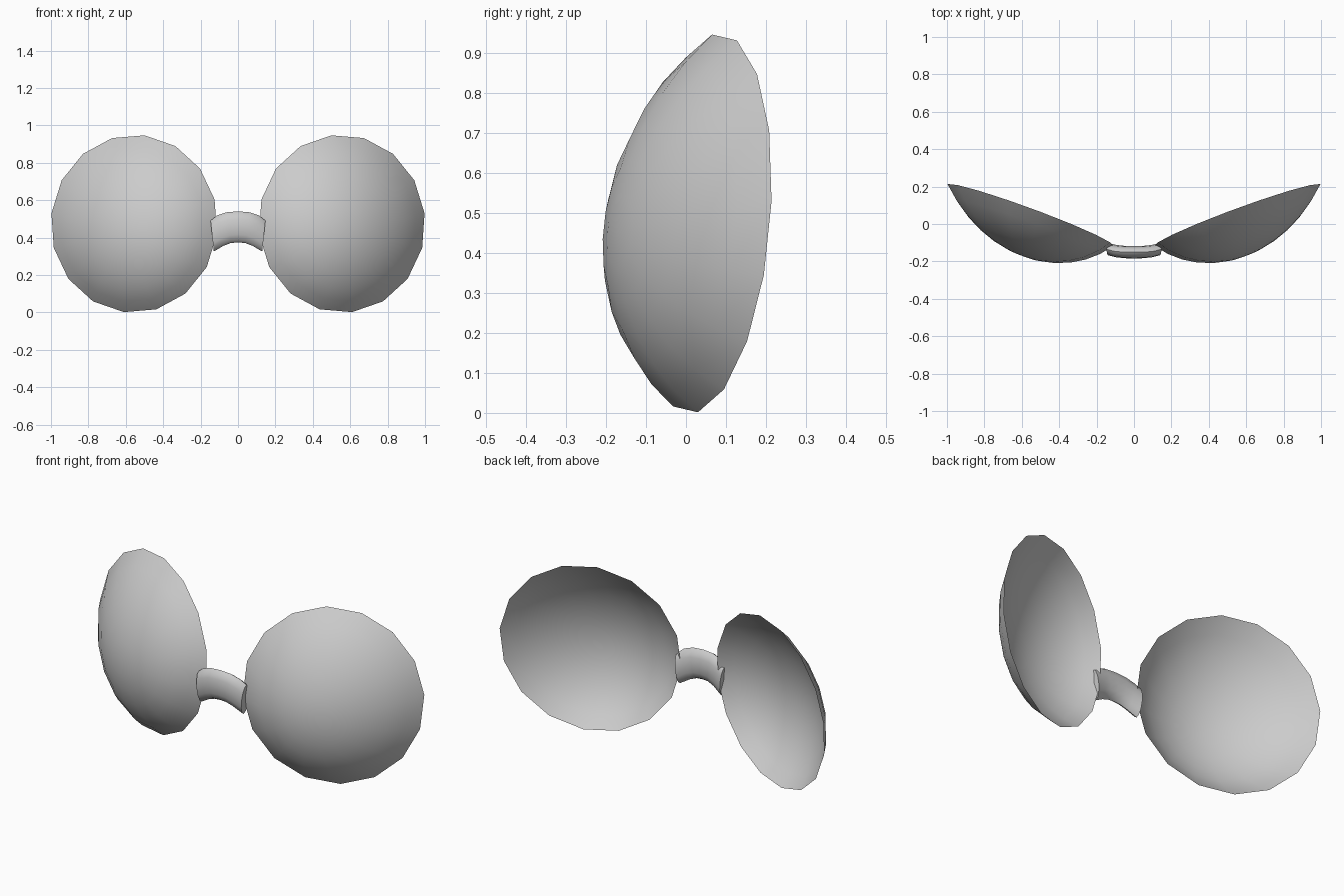
import bpy, bmesh, math
from mathutils import Vector

if "Cube" in bpy.data.objects:
    bpy.data.objects.remove(bpy.data.objects["Cube"])

SEG, RINGS = 16, 6
RADIUS, DEPTH = 0.476, 0.217


def make_object(name, bm):
    mesh = bpy.data.meshes.new(name)
    bm.to_mesh(mesh)
    bm.free()
    ob = bpy.data.objects.new(name, mesh)
    bpy.context.collection.objects.link(ob)
    for p in mesh.polygons:
        p.use_smooth = True
    return ob


def bridge_rings(bm, rings):
    for a, b in zip(rings, rings[1:]):
        n = len(a)
        for i in range(n):
            bm.faces.new((a[i], a[(i + 1) % n], b[(i + 1) % n], b[i]))


def lens(name, side):
    # open dome, turned outward and tilted slightly up
    centre = Vector((0.555, 0.0475, 0.474))
    u = Vector((-0.055, 0.0175, 0.471)).normalized()
    v = Vector((0.445, 0.1675, 0.056)).normalized()
    front = v.cross(u).normalized()
    lean = front - 0.2 * v - 0.15 * u
    ball = (RADIUS ** 2 + DEPTH ** 2) / (2 * DEPTH)
    edge = math.asin(RADIUS / ball)

    def place(r, h, a):
        p = centre + r * (math.cos(a) * u + math.sin(a) * v) + h * lean
        return Vector((p.x * side, p.y, p.z))

    bm = bmesh.new()
    rings = []
    for k in range(RINGS, 0, -1):
        t = edge * k / RINGS
        r, h = ball * math.sin(t), ball * math.cos(t) - ball + DEPTH
        rings.append([bm.verts.new(place(r, h, 2 * math.pi * i / SEG))
                      for i in range(SEG)])
    bridge_rings(bm, rings)
    tip = bm.verts.new(place(0, DEPTH, 0))
    last = rings[-1]
    for i in range(SEG):
        bm.faces.new((last[i], last[(i + 1) % SEG], tip))
    # normals face the front
    bm.normal_update()
    if sum(f.normal.y for f in bm.faces) > 0:
        bmesh.ops.reverse_faces(bm, faces=bm.faces[:])
    return make_object(name, bm)


lens("right_lens", 1)
lens("left_lens", -1)

# nose bridge: flattened tube along a shallow arch
half = [(0.0, -0.151, 0.457, 0), (0.05, -0.150, 0.453, 8),
        (0.095, -0.145, 0.437, 12), (0.138, -0.134, 0.408, 6)]
path = [(-x, y, z, -t) for x, y, z, t in reversed(half[1:])] + half
bm = bmesh.new()
rings = []
for x, y, z, tilt in path:
    t = math.radians(tilt)
    ring = []
    for i in range(12):
        a = 2 * math.pi * i / 12
        d = 0.083 * math.cos(a)
        ring.append(bm.verts.new((x + d * math.sin(t),
                                  y + 0.033 * math.sin(a),
                                  z + d * math.cos(t))))
    rings.append(ring)
bridge_rings(bm, rings)
bm.faces.new(rings[0])
bm.faces.new(rings[-1])
bmesh.ops.recalc_face_normals(bm, faces=bm.faces[:])
bridge = make_object("nose_bridge", bm)
bpy.context.view_layer.objects.active = bridge
bridge.select_set(True)
bpy.ops.object.shade_smooth_by_angle(angle=math.radians(50))
